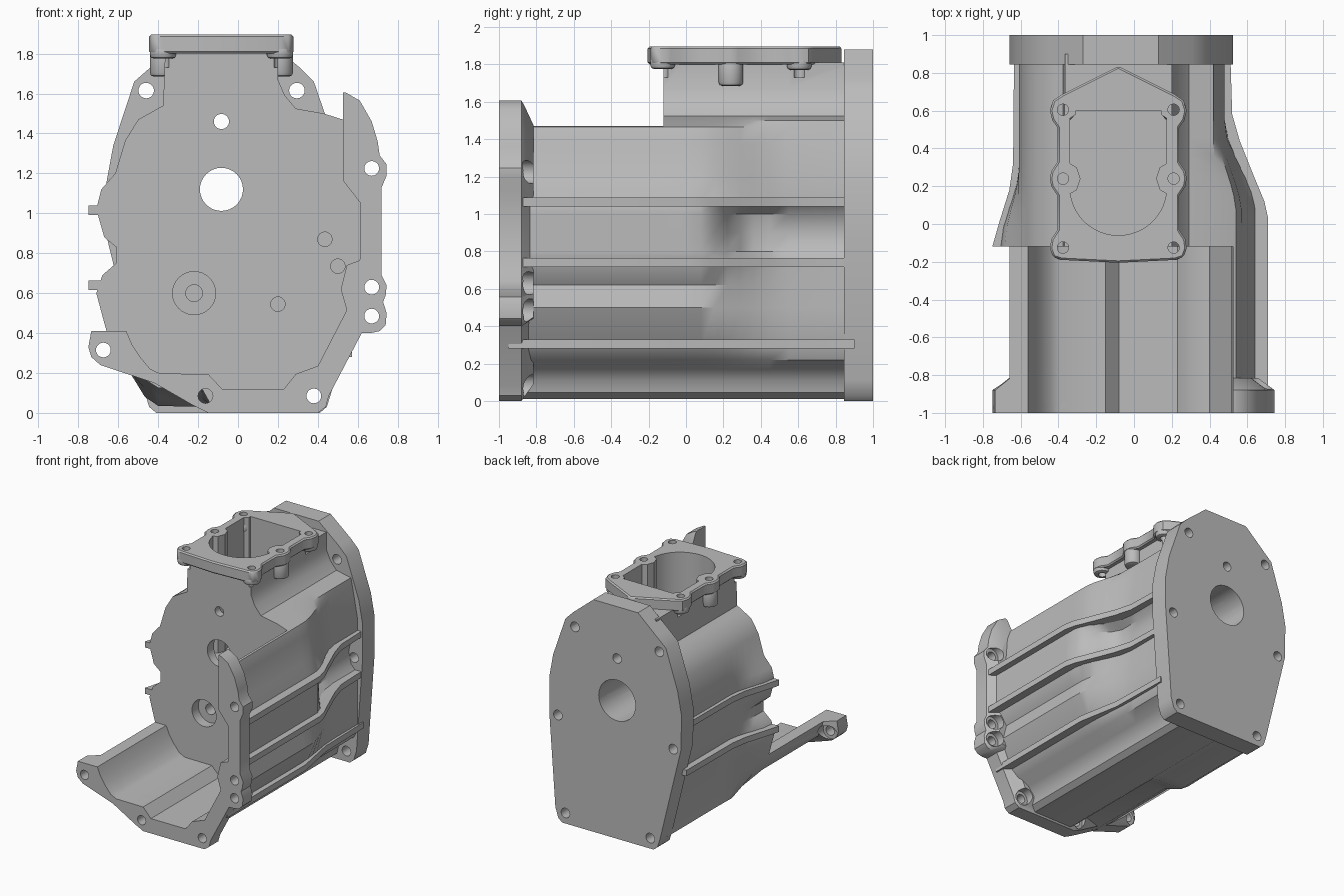
import bpy, bmesh, math

cube = bpy.data.objects.get("Cube")
if cube:
    bpy.data.objects.remove(cube)

metal = bpy.data.materials.new("cast_grey")
metal.use_nodes = True
metal.diffuse_color = (0.5, 0.5, 0.5, 1)
metal.node_tree.nodes["Principled BSDF"].inputs["Base Color"].default_value = (0.5, 0.5, 0.5, 1)

CENTRE = -0.083  # axis of the bore and top opening


def loft(name, rings):
    """Skin a list of equal-length rings and cap both ends."""
    bm = bmesh.new()
    loops = [[bm.verts.new(p) for p in ring] for ring in rings]
    n = len(loops[0])
    for a, b in zip(loops, loops[1:]):
        for i in range(n):
            j = (i + 1) % n
            bm.faces.new((a[i], a[j], b[j], b[i]))
    bm.faces.new(loops[0][::-1])
    bm.faces.new(loops[-1])
    bmesh.ops.recalc_face_normals(bm, faces=bm.faces)
    mesh = bpy.data.meshes.new(name)
    bm.to_mesh(mesh)
    bm.free()
    mesh.materials.append(metal)
    obj = bpy.data.objects.new(name, mesh)
    bpy.context.collection.objects.link(obj)
    return obj


def prism(name, pts, axis, lo, hi):
    if axis == "y":
        return loft(name, [[(u, d, v) for u, v in pts] for d in (lo, hi)])
    return loft(name, [[(u, v, d) for u, v in pts] for d in (lo, hi)])


def circle(u, v, r, n=32):
    return [(u + r * math.cos(math.tau * i / n), v + r * math.sin(math.tau * i / n)) for i in range(n)]


def mirrored(half, c=CENTRE):
    """Half outline as offsets from the centre line, closed by its mirror image."""
    return [(c + u, v) for u, v in half] + [(c - u, v) for u, v in reversed(half) if u > 0]


def apply(obj, mod):
    bpy.context.view_layer.objects.active = obj
    bpy.ops.object.modifier_apply(modifier=mod.name)


def bevel(obj, width, segments):
    mod = obj.modifiers.new("edge", "BEVEL")
    mod.width, mod.segments, mod.limit_method = width, segments, "ANGLE"
    mod.angle_limit = math.radians(50)
    apply(obj, mod)


def cut(cutter, *targets):
    cutter.hide_render = True
    for obj in targets:
        mod = obj.modifiers.new("cut", "BOOLEAN")
        mod.operation, mod.solver, mod.object = "DIFFERENCE", "EXACT", cutter
        apply(obj, mod)
    bpy.data.objects.remove(cutter)


# Main casing: one section, drawn in to a narrower shape towards the rear
section = [(-.365, 1.81), (-.375, 1.54), (-.42, 1.515), (-.5, 1.47), (-.565, 1.365), (-.615, 1.2),
           (-.685, 1.12), (-.71, 1.02), (-.67, .88), (-.61, .83), (-.61, .75), (-.68, .69),
           (-.71, .6), (-.67, .45), (-.65, .38), (-.6, .27), (-.47, .17), (-.4, .125), (-.18, .12),
           (-.13, .03), (-.1, .012), (.25, .012), (.295, .045), (.31, .11), (.36, .17),
           (.45, .22), (.51, .29), (.61, .5), (.58, .62), (.66, .74), (.66, .8), (.66, .9),
           (.66, 1), (.66, 1.06), (.585, 1.18), (.57, 1.38), (.54, 1.465), (.43, 1.5),
           (.29, 1.525), (.235, 1.59), (.2, 1.67), (.2, 1.81)]


def ease(t):
    t = min(max(t, 0), 1)
    return t * t * (3 - 2 * t)


def casing_ring(y):
    ring = []
    for x, z in section:
        drop = 0
        if x < 0:
            narrow, t = max(x, -.61, -.42 - .25 * z), ease((y + .12) / .42)
            if .1 < z < .2:  # the sump steps down behind the wall
                drop = .09 * ease((y + .12) / .2)
        elif .78 < z < 1.02:  # scooped hollow between the two upper ribs
            narrow, t = .43 - .03 * math.sin((z - .78) * 13), ease((y - .08) / .28)
        else:
            narrow, t = min(x, .48 - .2 * max(z - 1.2, 0)), ease((y - .05) / .5)
        ring.append((x + (narrow - x) * t, y, z - drop))
    return ring


casing = loft("main_casing", [casing_ring(y) for y in
                              (-.95, -.12, -.02, .08, .15, .22, .29, .36, .45, .55, .9)])

# Rear mounting plate
plate_outline = [(-.41, 0), (.41, 0), (.445, .03), (.47, .11), (.525, .87), (.525, 1.15), (.49, 1.34),
                 (.38, 1.66), (.31, 1.73), (.13, 1.88), (-.27, 1.88), (-.44, 1.73), (-.52, 1.66),
                 (-.625, 1.34), (-.66, 1.15), (-.655, .87), (-.47, .11), (-.445, .03)]
rear_plate = prism("rear_plate", plate_outline, "y", .845, 1)

# Front flange with bolt ears, its rear edge sloping in to the casing
flange_outline = [(.5, 1.61), (.54, 1.605), (.61, 1.565), (.67, 1.46), (.7, 1.36), (.71, 1.29),
                  (.745, 1.245), (.745, 1.19), (.72, 1.13), (.72, .69), (.745, .64), (.74, .59),
                  (.727, .555), (.745, .5), (.74, .44), (.71, .41), (.665, .4), (.62, .4),
                  (.455, .085), (.44, .03), (.4, 0), (-.15, 0), (-.22, .035), (-.42, .15), (-.69, .24),
                  (-.735, .28), (-.75, .33), (-.735, .41)]
front_flange = loft("front_flange", [[(x * s, y, .75 + (z - .75) * s) for x, z in flange_outline]
                                     for y, s in ((-1, 1), (-.88, 1), (-.815, .88))])

# Side ribs following the flare of the casing
wide = [(.4, -.95), (.71, -.95), (.71, .03), (.69, .12), (.64, .24), (.56, .44), (.52, .58),
        (.51, .9), (.4, .9)]
low = [(.35, -.95), (.57, -.95), (.57, .05), (.505, .4), (.495, .9), (.35, .9)]
short = [(-.5, -.2), (-.75, -.2), (-.75, -.12), (-.71, .02), (-.66, .18), (-.64, .32),
         (-.635, .9), (-.5, .9)]
ribs = [prism(name, pts, "z", z - .024, z + .024) for name, pts, z in (
    ("left_upper_rib", wide, 1.065), ("left_middle_rib", wide, .74), ("left_lower_rib", low, .305),
    ("right_upper_rib", short, 1.015), ("right_lower_rib", short, .64))]

# Top flange with pointed rear edge and hanging bolt bosses
top_half = [(0, .835), (.04, .815), (.3, .685), (.345, .655), (.362, .6), (.35, .55), (.322, .51),
            (.322, .33), (.355, .28), (.362, .24), (.355, .2), (.322, .15), (.322, -.03),
            (.355, -.08), (.362, -.13), (.345, -.175), (.3, -.19), (0, -.205)]
top_flange = prism("top_flange", mirrored(top_half), "z", 1.8, 1.895)
bevel(top_flange, .01, 1)
bolt_rows = [(-.125, 1.775), (.24, 1.685), (.605, 1.77)]
bosses = []
for side, label in ((1, "left"), (-1, "right")):
    for y, z in bolt_rows:
        boss = prism(label + "_top_boss", circle(CENTRE + side * .293, y, .066), "z", z, 1.84)
        bevel(boss, .02, 2)
        bosses.append(boss)

# Open space in front of the casing wall
inner = [(-1.2, .41), (-.56, .41), (-.53, .34), (-.49, .28), (-.44, .22), (-.39, .197), (-.15, .195),
         (-.08, .12), (.23, .12), (.29, .195), (.4, .235), (.545, .515), (.515, .62), (.545, .74),
         (.61, .765), (.615, 1.05), (.525, 1.165), (.525, 2.2), (-1.2, 2.2)]
cut(prism("front_space", inner, "y", -1.2, -.12), casing, front_flange, *ribs)

# Top opening: square rear, round front, a notch for each middle boss
opening = [(.225, .6), (.225, .58), (.255, .56), (.255, .32), (.22, .3), (.2, .24), (.22, .18), (.255, .16)]
opening += [(.255 * math.cos(a), .19 + .25 * math.sin(a))
            for a in (-math.pi / 2 * i / 12 for i in range(2, 13))]
opening[-1] = (0, -.06)
cut(prism("top_opening", mirrored(opening), "z", .95, 2), casing, top_flange)

# Shaft bores, wall recess and blind holes: x, z, radius, near and far ends
for x, z, r, start, end in ((CENTRE, 1.12, .108, -.5, 1.1), (CENTRE, 1.12, .165, .55, 1.1),
                            (CENTRE, 1.46, .038, -.5, 1.1), (-.22, .6, .108, -.5, -.04),
                            (-.22, .6, .042, -.5, .2), (.435, .87, .036, -.5, 0),
                            (.5, .735, .036, -.5, 0), (.2, .545, .036, -.5, 0)):
    cut(prism("bore", circle(x, z, r), "y", start, end), casing, rear_plate, *ribs)

# Bolt holes, with round seats behind the flange ears
for x, z in ((.67, 1.225), (.67, .63), (.67, .485), (.38, .085), (-.163, .085), (-.675, .315)):
    cut(prism("flange_hole", circle(x, z, .037, 20), "y", -1.2, -.75), front_flange, casing)
    cut(prism("bolt_seat", circle(x, z, .062, 20), "y", -.88, -.79), front_flange, casing)
for x, z in ((-.46, 1.615), (.295, 1.615), (-.585, .86), (.448, .86), (-.38, .085), (.38, .085)):
    cut(prism("plate_hole", circle(x, z, .039, 20), "y", .7, 1.2), rear_plate)
for i, boss in enumerate(bosses):
    x = CENTRE + (.293 if i < 3 else -.293)
    cut(prism("top_hole", circle(x, bolt_rows[i % 3][0], .03, 20), "z", 1.73, 2), boss, top_flange, casing)

# Smooth castings with crisp machined edges
bpy.ops.object.select_all(action="DESELECT")
for obj in [casing, rear_plate, front_flange, top_flange] + ribs + bosses:
    obj.select_set(True)
bpy.context.view_layer.objects.active = casing
bpy.ops.object.shade_smooth_by_angle(angle=math.radians(35))
